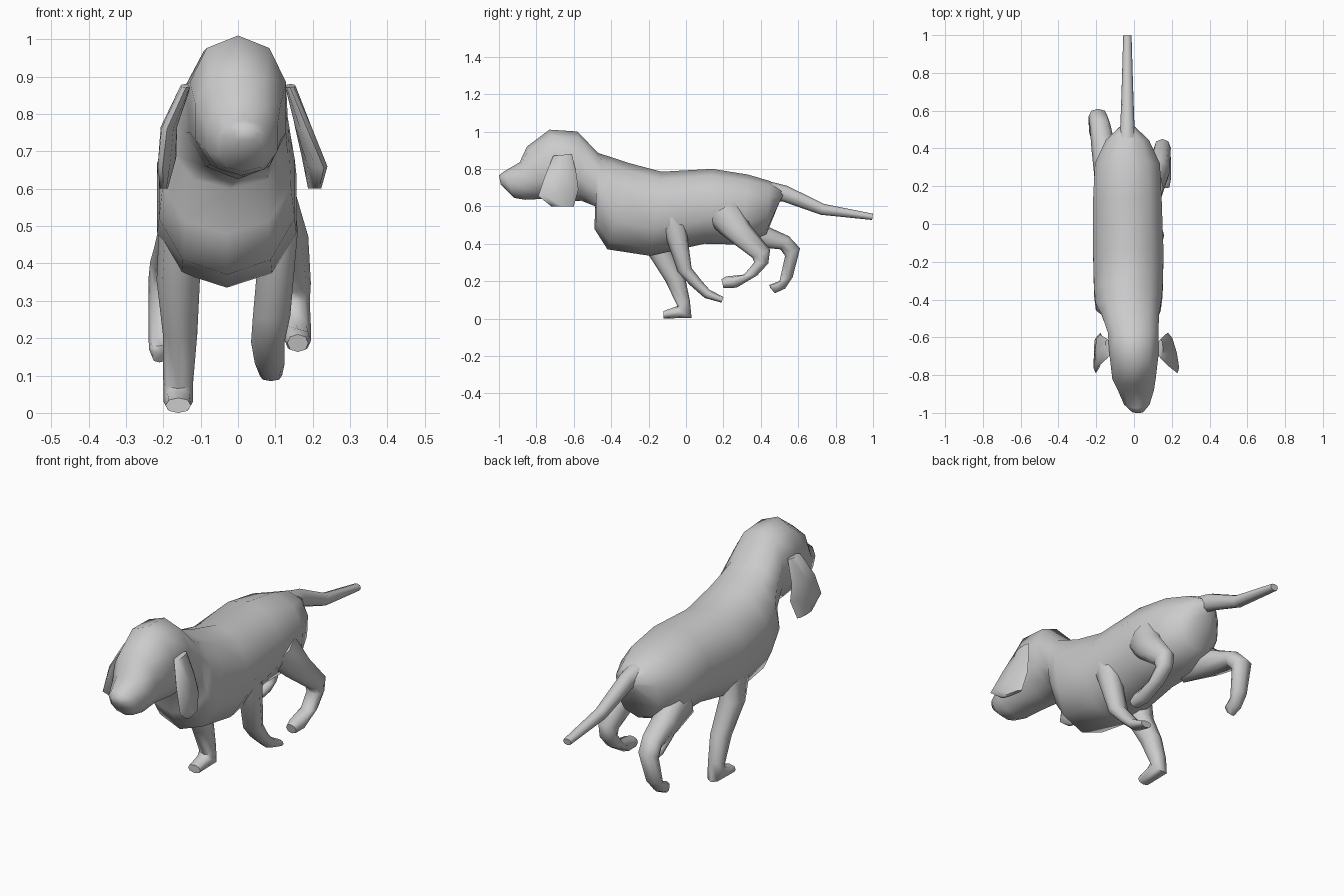
import bpy, bmesh
from math import sin, cos, pi, copysign, radians


def loft(name, rings, sides=10, power=0.9):
    """Skin oval rings: (end A (y,z), end B (y,z), centre x, half width, optional x skew)."""
    bm = bmesh.new()
    loops = []
    for (ay, az), (by, bz), cx, hw, *skew in rings:
        sk = skew[0] if skew else 0
        loop = []
        for i in range(sides):
            a = 2 * pi * i / sides
            c = copysign(abs(cos(a)) ** power, cos(a))
            s = copysign(abs(sin(a)) ** power, sin(a))
            loop.append(bm.verts.new((cx + hw * s + sk * c,
                                      (ay + by) / 2 + (ay - by) / 2 * c,
                                      (az + bz) / 2 + (az - bz) / 2 * c)))
        loops.append(loop)
    for p, q in zip(loops, loops[1:]):
        for i in range(sides):
            j = (i + 1) % sides
            bm.faces.new((p[i], p[j], q[j], q[i]))
    bm.faces.new(loops[0])
    bm.faces.new(loops[-1])
    bmesh.ops.recalc_face_normals(bm, faces=bm.faces)
    me = bpy.data.meshes.new(name)
    bm.to_mesh(me)
    bm.free()
    ob = bpy.data.objects.new(name, me)
    bpy.context.collection.objects.link(ob)
    bpy.ops.object.select_all(action='DESELECT')
    ob.select_set(True)
    bpy.context.view_layer.objects.active = ob
    bpy.ops.object.shade_smooth_by_angle(angle=radians(65))
    return ob


# Head, neck and trunk in one skin, nose to rump
loft("body", [
    ((-1.00, .765), (-.99, .715), .02, .03),
    ((-.975, .785), (-.92, .645), .015, .07),
    ((-.89, .835), (-.86, .635), .01, .10),
    ((-.85, .92), (-.76, .64), 0, .12),
    ((-.73, 1.01), (-.64, .625), 0, .135),
    ((-.58, 1.0), (-.56, .63), -.005, .14),
    ((-.47, .885), (-.485, .60), -.02, .16),
    ((-.39, .86), (-.49, .48), -.03, .18),
    ((-.30, .83), (-.42, .37), -.03, .19),
    ((-.13, .785), (-.19, .335), -.03, .195),
    ((.14, .80), (.10, .40), -.035, .19),
    ((.33, .77), (.30, .395), -.035, .18),
    ((.45, .735), (.43, .45), -.035, .12),
    ((.53, .68), (.49, .60), -.035, .04),
])

# Tail
loft("tail", [
    ((.42, .74), (.47, .63), -.035, .045),
    ((.54, .71), (.52, .625), -.035, .037),
    ((.74, .612), (.72, .555), -.035, .03),
    ((1.0, .56), (.995, .527), -.035, .022),
], 8)

# Ears: the right one swings outward, the left one hangs
for name, xs, skews in (("right_ear", (.14, .175, .205, .205), (0, .01, .025, .012)),
                        ("left_ear", (-.14, -.185, -.19, -.2), (0, -.005, -.012, 0))):
    outline = [((-.71, .87), (-.61, .88), .014), ((-.755, .76), (-.585, .77), .022),
               ((-.79, .655), (-.575, .69), .022), ((-.72, .6), (-.6, .6), .012)]
    loft(name, [(a, b, x, w, s) for (a, b, w), x, s in zip(outline, xs, skews)], 8)

# Standing front leg
loft("left_front_leg", [
    ((-.27, .52), (-.08, .52), -.145, .065),
    ((-.20, .34), (-.08, .37), -.16, .058),
    ((-.11, .20), (-.005, .22), -.155, .046),
    ((-.045, .065), (.02, .10), -.16, .04),
    ((-.065, .06), (.03, .004), -.16, .04),
    ((-.12, .04), (-.12, 0), -.16, .034),
], 8)

# Lifted front leg
loft("right_front_leg", [
    ((-.14, .52), (-.02, .56), .11, .045),
    ((-.12, .47), (0, .50), .11, .05),
    ((-.045, .25), (.03, .27), .09, .05),
    ((.02, .18), (.085, .20), .08, .045),
    ((.10, .11), (.125, .155), .085, .04),
    ((.19, .085), (.2, .115), .088, .03),
], 8)

# Hind legs, both folded off the ground
loft("right_hind_leg", [
    ((.10, .53), (.28, .64), .095, .06),
    ((.20, .44), (.34, .505), .13, .058),
    ((.355, .325), (.45, .37), .15, .045),
    ((.365, .30), (.44, .295), .15, .042),
    ((.31, .235), (.38, .23), .155, .04),
    ((.215, .225), (.27, .165), .16, .036),
    ((.19, .21), (.20, .163), .16, .028),
], 8)
loft("left_hind_leg", [
    ((.20, .41), (.30, .60), -.14, .07),
    ((.36, .385), (.43, .495), -.16, .065),
    ((.505, .37), (.55, .44), -.18, .055),
    ((.53, .335), (.61, .375), -.19, .05),
    ((.50, .20), (.57, .22), -.2, .04),
    ((.445, .18), (.53, .16), -.205, .033),
    ((.45, .165), (.475, .135), -.21, .02),
], 8)
